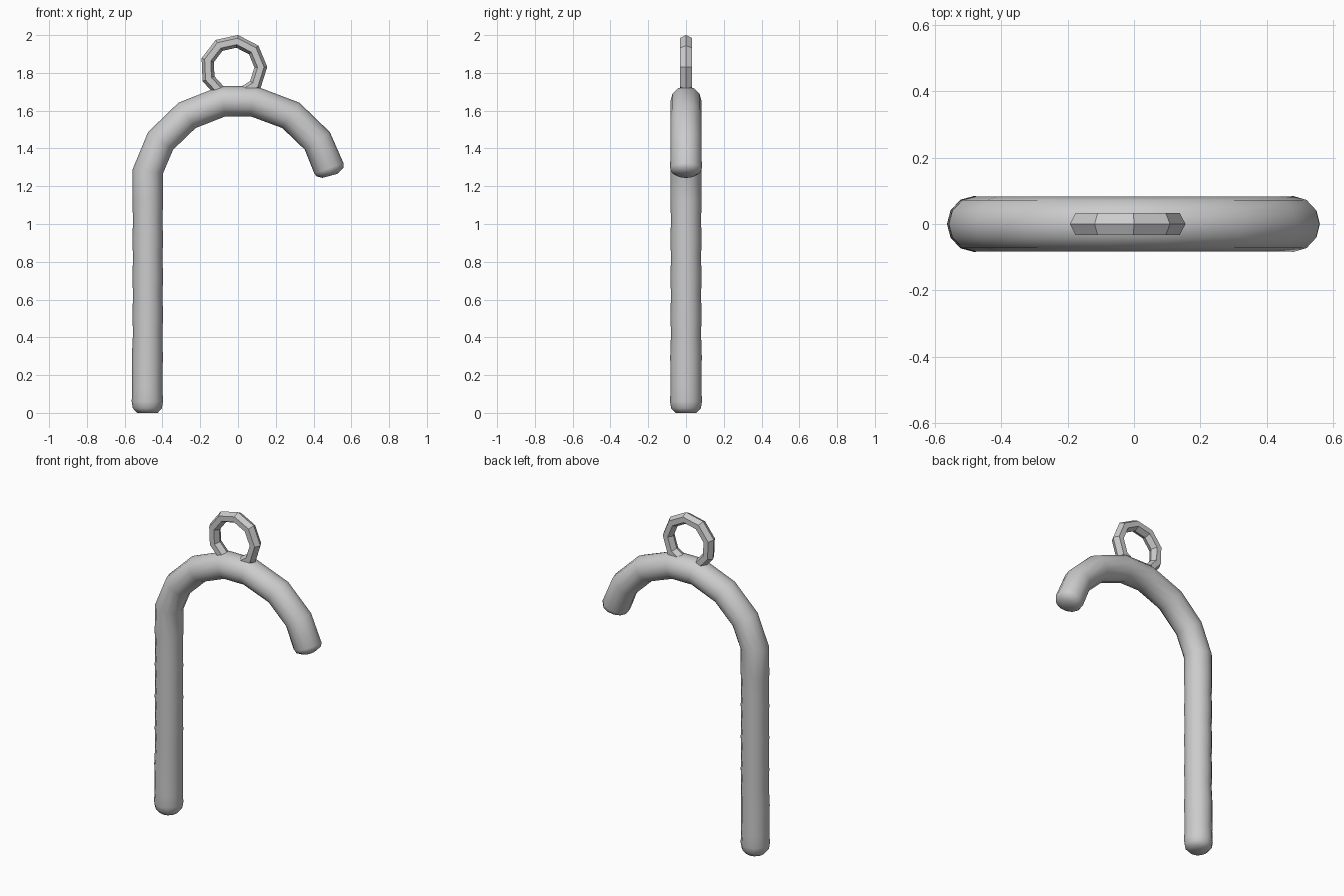
import bpy, bmesh, math
from mathutils import Vector

if "Cube" in bpy.data.objects:
    bpy.data.objects.remove(bpy.data.objects["Cube"])

grey = bpy.data.materials.new("plain grey")
grey.diffuse_color = (0.6, 0.6, 0.6, 1)
grey.use_nodes = True
grey.node_tree.nodes["Principled BSDF"].inputs["Base Color"].default_value = grey.diffuse_color


def finish(name, bm, smooth):
    bmesh.ops.recalc_face_normals(bm, faces=bm.faces)
    me = bpy.data.meshes.new(name)
    bm.to_mesh(me)
    bm.free()
    me.materials.append(grey)
    for p in me.polygons:
        p.use_smooth = smooth
    ob = bpy.data.objects.new(name, me)
    bpy.context.collection.objects.link(ob)
    return ob


def bridge(bm, a, b):
    n = len(a)
    for i in range(n):
        bm.faces.new((a[i], a[(i + 1) % n], b[(i + 1) % n], b[i]))


# Hooked cane: rings of (x, z, tangent angle in degrees, radius)
rings = [(-0.48, 0.0, 90, 0.055), (-0.48, 0.025, 90, 0.077),
         (-0.48, 0.06, 90, 0.083), (-0.48, 0.13, 90, 0.08),
         (-0.48, 0.3, 90, 0.082)]
rings += [(-0.478, 0.42 + 0.1 * i, 90, 0.078 if i % 2 == 0 else 0.081) for i in range(8)]
rings += [(-0.477, 1.28, 82, 0.081), (-0.41, 1.44, 55, 0.081),
          (-0.27, 1.575, 34, 0.081), (-0.08, 1.65, 10, 0.081),
          (0.08, 1.65, -10, 0.081), (0.28, 1.575, -34, 0.081),
          (0.42, 1.44, -55, 0.081), (0.481, 1.295, -70, 0.082),
          (0.488, 1.275, -72, 0.075), (0.487, 1.255, -75, 0.042)]
SIDES = 12
bm = bmesh.new()
loops = []
for x, z, ang, r in rings:
    t = math.radians(ang)
    side = Vector((-math.sin(t), 0, math.cos(t)))
    loop = []
    for i in range(SIDES):
        a = 2 * math.pi * i / SIDES
        p = Vector((x, 0, z)) + side * (r * math.cos(a)) + Vector((0, r * 1.02 * math.sin(a), 0))
        loop.append(bm.verts.new(p))
    loops.append(loop)
for a, b in zip(loops, loops[1:]):
    bridge(bm, a, b)
bm.faces.new(loops[0])
bm.faces.new(loops[-1])
finish("cane", bm, True)

# Hanging ring: nine segments with a six-sided section
bm = bmesh.new()
loops = []
for k in range(9):
    t = math.radians(2.5 + 40 * k)
    loop = []
    for i in range(6):
        a = math.radians(60 * i)
        d = 0.144 + 0.034 * math.cos(a)
        loop.append(bm.verts.new((-0.023 + d * math.cos(t), 0.038 * math.sin(a),
                                  1.824 + d * math.sin(t))))
    loops.append(loop)
for k in range(9):
    bridge(bm, loops[k], loops[(k + 1) % 9])
finish("hanging_ring", bm, False)
